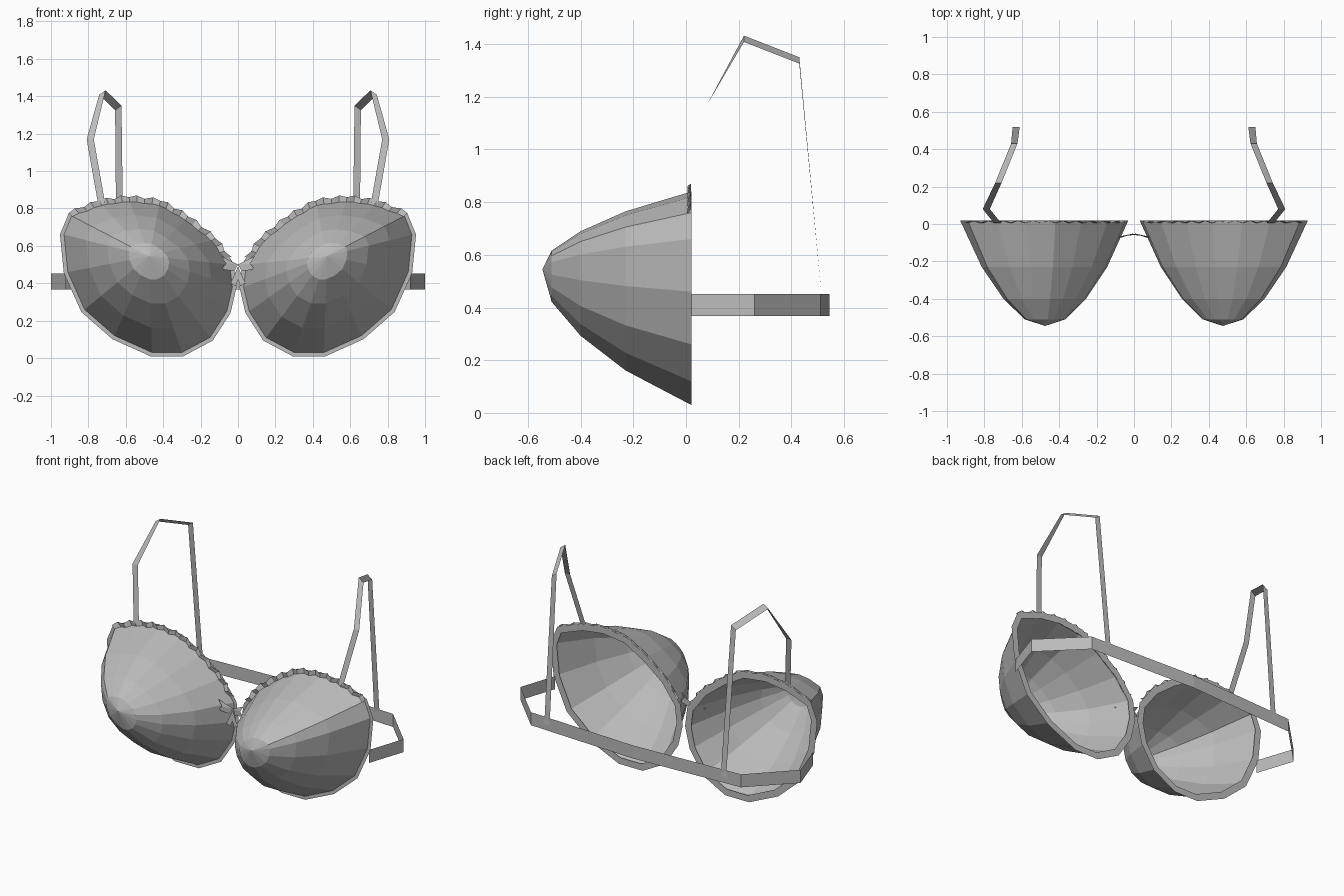
import bpy
import math
from mathutils import Vector

cube = bpy.data.objects.get("Cube")
if cube:
    bpy.data.objects.remove(cube, do_unlink=True)

mat = bpy.data.materials.new("grey fabric")
mat.use_nodes = True
GREY = (0.5, 0.5, 0.5, 1)
mat.diffuse_color = GREY
mat.node_tree.nodes["Principled BSDF"].inputs["Base Color"].default_value = GREY


def add_part(name, verts, faces):
    """Flat shaded part on the +x side, mirrored to -x."""
    mesh = bpy.data.meshes.new(name)
    mesh.from_pydata([tuple(v) for v in verts], [], faces)
    mesh.materials.append(mat)
    obj = bpy.data.objects.new(name, mesh)
    bpy.context.collection.objects.link(obj)
    mod = obj.modifiers.new("mirror", 'MIRROR')
    mod.use_axis[0] = True
    mod.use_mirror_merge = False
    return obj


def add_ribbon(name, path, halves, closed=False):
    """Flat strip along a path; halves are half-width vectors per point."""
    verts = []
    for p, h in zip(path, halves):
        verts += [Vector(p) - Vector(h), Vector(p) + Vector(h)]
    n = len(path)
    faces = []
    for i in range(n if closed else n - 1):
        j = (i + 1) % n
        faces.append((2 * i, 2 * j, 2 * j + 1, 2 * i + 1))
    return add_part(name, verts, faces)


# Cup: edge outline (x, z) scaled towards the tip in rings
outline = [(.93, .66), (.89, .76), (.73, .82), (.58, .84), (.42, .82), (.28, .74),
           (.14, .63), (.045, .50), (.03, .38), (.06, .25), (.15, .11), (.30, .03),
           (.46, .03), (.66, .12), (.82, .26), (.91, .46)]
rings = [(.02, 1), (-.23, .745), (-.40, .49), (-.51, .24)]
tip = Vector((.475, -.545, .545))
n = len(outline)
verts = [(tip.x + (x - tip.x) * s, y, tip.z + (z - tip.z) * s)
         for y, s in rings for x, z in outline] + [tip]
faces = []
for r in range(len(rings) - 1):
    for i in range(n):
        j = (i + 1) % n
        faces.append((r * n + i, r * n + j, (r + 1) * n + j, (r + 1) * n + i))
last = (len(rings) - 1) * n
faces += [(last + i, last + (i + 1) % n, len(verts) - 1) for i in range(n)]
add_part("cup", verts, faces)

# Edge binding: flat strip centred on the cup edge
path, halves = [], []
for i, (x, z) in enumerate(outline):
    a, b = outline[i - 1], outline[(i + 1) % n]
    out = Vector((b[1] - a[1], 0, a[0] - b[0])).normalized()
    out *= -1 if out.dot(Vector((x - .48, 0, z - .43))) < 0 else 1
    path.append((x, .021, z))
    halves.append(out * .022)
add_ribbon("edge_binding", path, halves, closed=True)

# Ruffle: wavy strip along the upper edge
path, halves = [], []
STEPS = 4
for i in range(1, 7):
    a, b = Vector(outline[i]), Vector(outline[i + 1])
    for k in range(STEPS):
        p = a.lerp(b, k / STEPS)
        wave = 1 if k % 2 else -1
        out = Vector((p.x - .52, 0, p.y - .42)).normalized()
        path.append(Vector((p.x, .012 + .007 * wave, p.y)) + out * .006)
        halves.append(out * (.022 + .007 * wave))
add_ribbon("ruffle", path, halves)

# Shoulder strap: from cup top over the shoulder to the back band
strap = [(.73, .005, .83), (.79, .08, 1.17), (.725, .22, 1.42),
         (.64, .43, 1.338), (.63, .518, .41)]
flat, slanted = (.019, 0, 0), (.017, 0, -.012)
add_ribbon("shoulder_strap", strap, [flat, flat, slanted, slanted, flat])

# Back band: runs round to the middle of the back
band = [(.92, .02, .41), (1, .26, .41), (.75, .51, .41), (0, .545, .41)]
add_ribbon("back_band", band, [(0, 0, .042)] * len(band))

# Bow: a flaring loop and a tail on each side
add_part("bow_loop", [(0, -.05, .50), (.02, -.06, .465), (.09, -.07, .475), (.065, -.072, .505),
                      (.09, -.07, .545)],
         [(0, 1, 2, 3), (0, 3, 4)])
add_part("bow_tail", [(0, -.052, .49), (-.012, -.055, .46), (.012, -.06, .385),
                      (.04, -.062, .40)],
         [(0, 1, 2, 3)])
